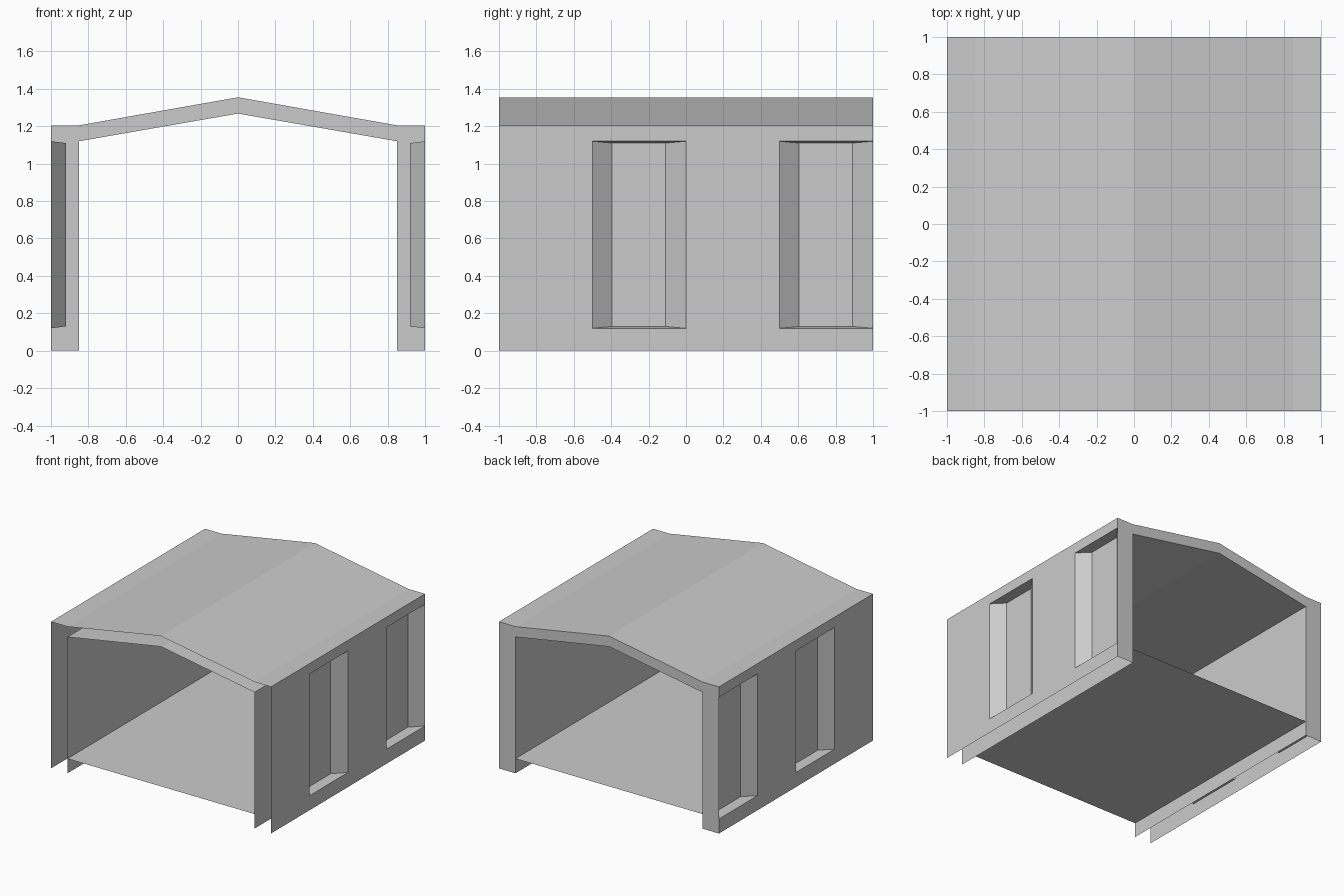
import bpy

if "Cube" in bpy.data.objects:
    bpy.data.objects.remove(bpy.data.objects["Cube"])

L = 1.0                      # half length along y
OUT = [(-1, 0), (-1, 1.205), (-0.85, 1.205), (0, 1.355),
       (0.85, 1.205), (1, 1.205), (1, 0)]
INN = [(0.85, 0), (0.85, 1.12), (0, 1.268), (-0.85, 1.12), (-0.85, 0)]


def make(name, faces, mirror=False):
    """Build one object from a list of face corner loops, welding shared corners."""
    index, polys = {}, []
    for f in faces:
        polys.append([index.setdefault(tuple(p), len(index)) for p in f])
    mesh = bpy.data.meshes.new(name)
    mesh.from_pydata(list(index), [], polys)
    mesh.update()
    ob = bpy.data.objects.new(name, mesh)
    bpy.context.collection.objects.link(ob)
    if mirror:
        ob.modifiers.new("mirror", 'MIRROR').use_clip = False
    return ob


def sweep(path):
    """Run an x-z path along the full length as single-sided sheets."""
    return [[(a[0], -L, a[1]), (b[0], -L, b[1]), (b[0], L, b[1]), (a[0], L, a[1])]
            for a, b in zip(path, path[1:])]


def rect(x, y0, y1, z0, z1):
    return [(x, y0, z0), (x, y1, z0), (x, y1, z1), (x, y0, z1)]


# Outer roof, inner lining and floor sheets
make("roof", sweep(OUT[1:-1]))
make("inner_lining", sweep(INN))
make("floor", sweep([(-0.85, 0.12), (0.85, 0.12)]))

# Back end cap; the front end and the wall bottoms stay open
make("back_end_cap", [[(x, L, z) for x, z in OUT + INN]])

# Outer side walls with window openings, mirrored to the left
ys = [-1, -0.5, 0, 0.5, 1]
zs = [0, 0.12, 1.12, 1.205]
wall = [rect(1, ys[i], ys[i + 1], zs[j], zs[j + 1])
        for i in range(4) for j in range(3) if not (j == 1 and i in (1, 3))]
make("side_walls", wall, mirror=True)

# Splayed window recesses with a flat pane
recess = []
for y in (-0.5, 0.5):
    o = rect(1, y, y + 0.5, 0.12, 1.12)
    n = rect(0.92, y + 0.105, y + 0.39, 0.13, 1.11)
    recess.append(n)
    for k in range(4):
        m = (k + 1) % 4
        recess.append([o[k], o[m], n[m], n[k]])
make("window_recesses", recess, mirror=True)
